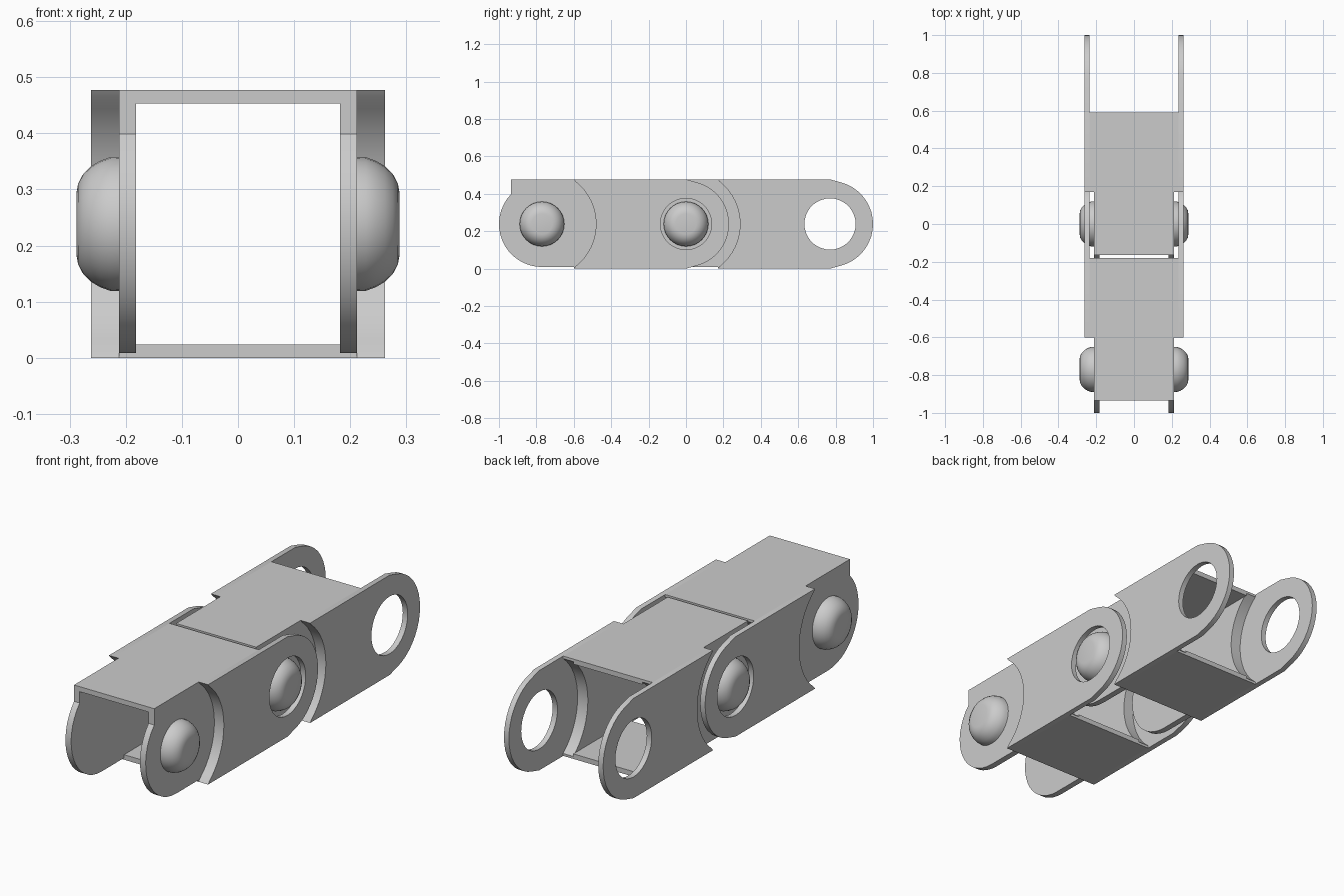
import bpy, bmesh
from math import sin, cos, asin, acos, radians, pi, tau
from mathutils import Vector

if "Cube" in bpy.data.objects:
    bpy.data.objects.remove(bpy.data.objects["Cube"], do_unlink=True)

steel = bpy.data.materials.new("light_grey")
steel.use_nodes = True
GREY = (0.6, 0.6, 0.6, 1)
steel.diffuse_color = GREY
steel.node_tree.nodes["Principled BSDF"].inputs["Base Color"].default_value = GREY

PITCH = 0.77          # distance between pin centre and eye centre
H, C = 0.477, 0.2385  # link height and its middle
R_END, R_HOLE, R_CUT = 0.23, 0.137, 0.289
X_IN, X_MID, X_ARM, X_OUT = 0.182, 0.212, 0.236, 0.262
Y_HEAD, Y_FRONT, Y_TAIL = -0.935, -0.6, -0.18


def arc(y, r, a0, a1, n):
    """Points in the y-z plane round (y, C)."""
    return [(y + r * cos(a0 + (a1 - a0) * i / n), C + r * sin(a0 + (a1 - a0) * i / n))
            for i in range(n + 1)]


def prism(bm, x0, x1, loops):
    """Outline (and holes) in y-z, made solid from x0 to x1."""
    edges = []
    for pts in loops:
        vs = [bm.verts.new((x0, y, z)) for y, z in pts]
        edges += [bm.edges.new((v, vs[(i + 1) % len(vs)])) for i, v in enumerate(vs)]
    fill = bmesh.ops.triangle_fill(bm, edges=edges, use_beauty=True, normal=(1, 0, 0))
    faces = [g for g in fill["geom"] if isinstance(g, bmesh.types.BMFace)]
    ext = bmesh.ops.extrude_face_region(bm, geom=faces, use_keep_orig=True)
    moved = [g for g in ext["geom"] if isinstance(g, bmesh.types.BMVert)]
    bmesh.ops.translate(bm, verts=moved, vec=Vector((x1 - x0, 0, 0)))


def finish(bm, name, y):
    bmesh.ops.recalc_face_normals(bm, faces=bm.faces[:])
    mesh = bpy.data.meshes.new(name)
    bm.to_mesh(mesh)
    bm.free()
    mesh.materials.append(steel)
    ob = bpy.data.objects.new(name, mesh)
    bpy.context.collection.objects.link(ob)
    ob.location.y = y
    bpy.ops.object.select_all(action="DESELECT")
    ob.select_set(True)
    bpy.context.view_layer.objects.active = ob
    bpy.ops.object.shade_smooth_by_angle(angle=radians(32))


# Scooped edges that clear the neighbouring link's round ends
a = asin((C - 0.012) / R_CUT)
front_edge = [(Y_FRONT, 0)] + arc(-PITCH, R_CUT, -a, a, 16) + [(Y_FRONT, H)]
tail_edge = [(Y_TAIL, H)] + arc(0, R_CUT, pi - a, pi + a, 16) + [(Y_TAIL, 0)]

# Inner plate: round head with a square upper corner
head = arc(-PITCH, R_END, acos((Y_HEAD + PITCH) / R_END), 1.5 * pi, 16)
inner_outline = tail_edge + [(Y_FRONT, 0), (Y_FRONT, C - R_END)] + head[::-1] + [(Y_HEAD, H)]

# Outer plate: round eye whose edge runs tangent from the straight sides
t = asin(R_END / C)
eye = [(0, H)] + arc(0, R_END, t, -t, 18) + [(0, 0)]
hole = arc(0, R_HOLE, 0, tau, 36)[:-1]


def side_plate(sign, name, y):
    bm = bmesh.new()
    prism(bm, sign * X_IN, sign * X_MID, [inner_outline])
    prism(bm, sign * X_MID, sign * X_ARM, [front_edge + tail_edge])
    prism(bm, sign * X_ARM, sign * X_OUT, [front_edge + eye, hole])
    finish(bm, name, y)


def pin(sign, name, y):
    """Domed pin, turned round the x axis."""
    bm = bmesh.new()
    profile = [(0.205, 0.12), (0.228, 0.119), (0.245, 0.113), (0.262, 0.103),
               (0.276, 0.089), (0.285, 0.072), (0.288, 0.055), (0.288, 0)]
    vs = [bm.verts.new((sign * x, -PITCH, C + r)) for x, r in profile]
    es = [bm.edges.new(pair) for pair in zip(vs, vs[1:])]
    bmesh.ops.spin(bm, geom=vs + es, cent=(0, -PITCH, C), axis=(1, 0, 0),
                   angle=tau, steps=32, use_merge=True)
    bmesh.ops.remove_doubles(bm, verts=bm.verts[:], dist=0.0005)
    finish(bm, name, y)


def panel(y0, z0, z1, name, y):
    bm = bmesh.new()
    prism(bm, -X_IN, X_IN, [[(y0, z0), (Y_TAIL, z0), (Y_TAIL, z1), (y0, z1)]])
    finish(bm, name, y)


# Two identical links, one pitch apart
for link, y in (("front", 0), ("rear", PITCH)):
    for sign, side in ((1, "left"), (-1, "right")):
        side_plate(sign, f"{link}_link_{side}_plate", y)
        pin(sign, f"{link}_link_{side}_pin", y)
    panel(Y_HEAD, H - 0.024, H, f"{link}_link_top_panel", y)
    panel(Y_FRONT, 0, 0.024, f"{link}_link_bottom_panel", y)
